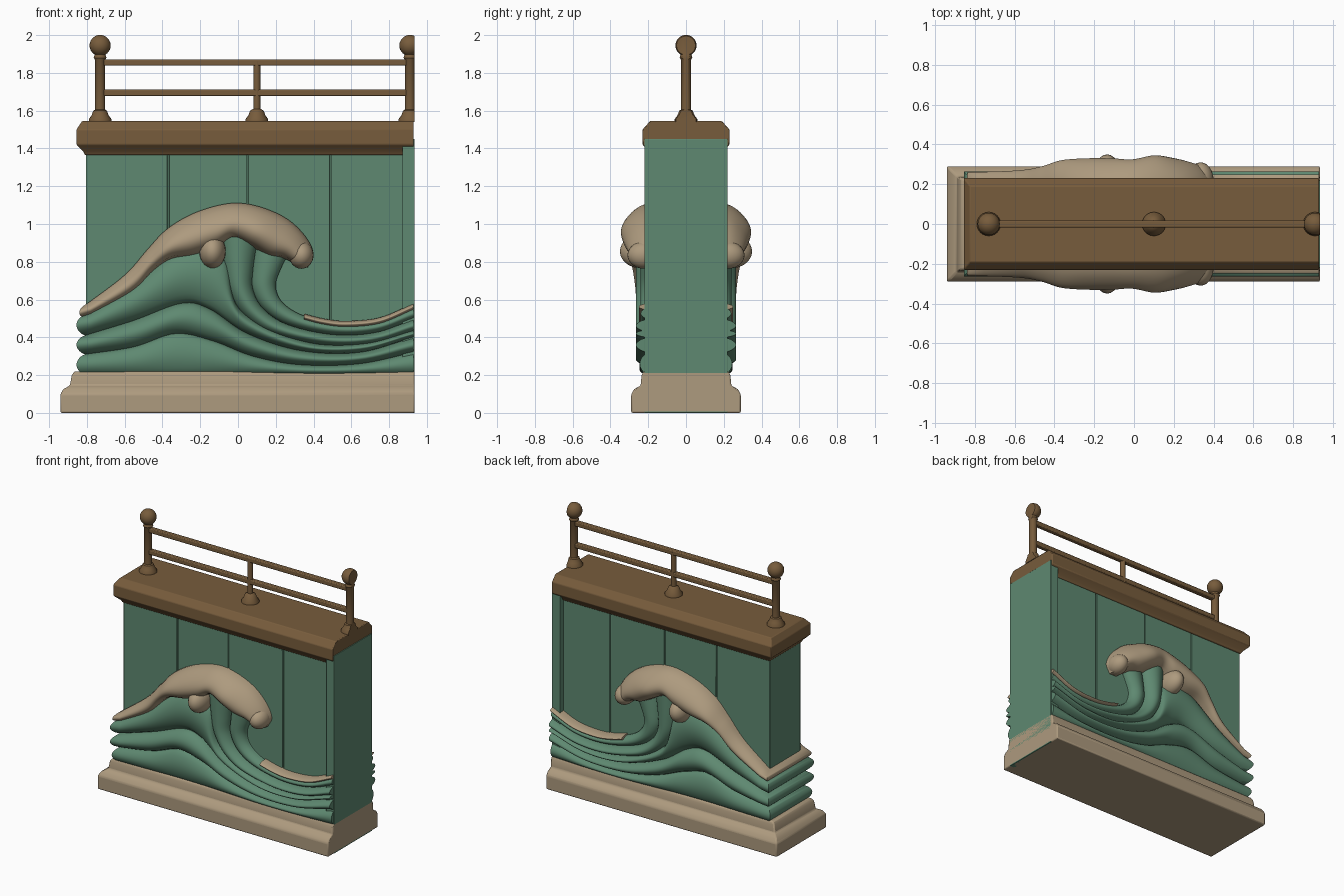
import bpy, bmesh, math
from mathutils import Vector

cube = bpy.data.objects.get("Cube")
if cube:
    bpy.data.objects.remove(cube)

END = 0.935  # flat right-hand end


def material(name, rgb):
    m = bpy.data.materials.new(name)
    m.use_nodes = True
    m.diffuse_color = (*rgb, 1)
    m.node_tree.nodes["Principled BSDF"].inputs["Base Color"].default_value = (*rgb, 1)
    return m


GREEN = material("sea green", (0.113, 0.25, 0.165))
SAND = material("pale sand", (0.42, 0.325, 0.21))
WOOD = material("brown wood", (0.185, 0.107, 0.045))


def finish(name, bm, mat, angle=40, bevel=0):
    bmesh.ops.recalc_face_normals(bm, faces=bm.faces)
    mesh = bpy.data.meshes.new(name)
    bm.to_mesh(mesh)
    bm.free()
    mesh.materials.append(mat)
    ob = bpy.data.objects.new(name, mesh)
    bpy.context.collection.objects.link(ob)
    if bevel:
        mod = ob.modifiers.new("Bevel", "BEVEL")
        mod.width, mod.segments = bevel, 2
    bpy.ops.object.select_all(action="DESELECT")
    bpy.context.view_layer.objects.active = ob
    ob.select_set(True)
    bpy.ops.object.shade_smooth_by_angle(angle=math.radians(angle))
    return ob


def skin(bm, rings):
    for a, b in zip(rings, rings[1:]):
        for j in range(len(a)):
            k = (j + 1) % len(a)
            bm.faces.new((a[j], a[k], b[k], b[j]))


def stacked(name, levels, mat, right=END, bevel=0.008):
    """Moulding made of rectangles (left x, half depth, z), one above another."""
    bm = bmesh.new()
    rings = [[bm.verts.new(p) for p in ((x, -y, z), (right, -y, z), (right, y, z), (x, y, z))]
             for x, y, z in levels]
    skin(bm, rings)
    bm.faces.new(rings[0])
    bm.faces.new(rings[-1])
    return finish(name, bm, mat, 30, bevel)


def lathe(name, x, profile, mat, steps=24):
    """Turned part from (radius, z), cut flat at the right-hand end."""
    bm = bmesh.new()
    rings = []
    for r, z in profile:
        angles = [2 * math.pi * i / steps for i in range(steps)]
        rings.append([bm.verts.new((x + r * math.cos(a), r * math.sin(a), z)) for a in angles])
    skin(bm, rings)
    bm.faces.new(rings[0])
    bm.faces.new(rings[-1])
    cut = bmesh.ops.bisect_plane(bm, geom=bm.verts[:] + bm.edges[:] + bm.faces[:],
                                 plane_co=(END, 0, 0), plane_no=(1, 0, 0), clear_outer=True)
    edges = [e for e in cut["geom_cut"] if isinstance(e, bmesh.types.BMEdge)]
    if edges:
        bmesh.ops.holes_fill(bm, edges=edges, sides=0)
    return finish(name, bm, mat)


def spline(points, steps=8):
    """Smooth path through control tuples of any size."""
    pts = [Vector(p) for p in points]
    pts = [pts[0] * 2 - pts[1]] + pts + [pts[-1] * 2 - pts[-2]]
    out = []
    for a, b, c, d in zip(pts, pts[1:], pts[2:], pts[3:]):
        for i in range(steps):
            t = i / steps
            out.append(0.5 * (2 * b + (c - a) * t + (2 * a - 5 * b + 4 * c - d) * t * t
                              + (3 * b - a - 3 * c + d) * t ** 3))
    return out + [pts[-2]]


def band(name, controls, mat, base=0.2, skew=1.0, wrap=0, n=12):
    """Rounded swell on both faces; controls are (top x, top z, bottom x, bottom z, bulge)."""
    bm = bmesh.new()
    rings = []
    for i, (tx, tz, bx, bz, d) in enumerate(spline(controls)):
        front = []
        for j in range(n + 1):
            t = j / n
            p = max(0, math.sin(math.pi * t ** skew)) ** 0.65
            x = bx + (tx - bx) * t - (wrap * p if i == 0 else 0)
            front.append((x, -base - d * p, bz + (tz - bz) * t))
        ring = front + [(x, -y, z) for x, y, z in reversed(front)]
        rings.append([bm.verts.new(v) for v in ring])
    skin(bm, rings)
    for r in (rings[0], rings[-1]):
        for j in range(n):
            bm.faces.new((r[j], r[j + 1], r[-j - 2], r[-j - 1]))
    return finish(name, bm, mat, 50)


def mix(a, b, f):
    return a + (b - a) * f


# Stone plinth
stacked("plinth", [(-0.94, 0.29, 0), (-0.94, 0.29, 0.1), (-0.925, 0.275, 0.125),
                   (-0.89, 0.24, 0.145), (-0.88, 0.235, 0.2), (-0.865, 0.225, 0.22)], SAND)

# Planked wall with a flat end panel
stacked("wall_core", [(-0.8, 0.168, 0.2), (-0.8, 0.168, 1.4)], GREEN, 0.9, 0)
seams = [-0.81, -0.37, 0.05, 0.49, 0.9]
for a, b in zip(seams, seams[1:]):
    stacked("wall_plank", [(a + 0.004, 0.178, 0.2), (a + 0.004, 0.178, 1.4)], GREEN, b - 0.004, 0.004)
stacked("end_panel", [(0.87, 0.22, 0), (0.87, 0.22, 1.45)], GREEN, END, 0.002)

# Wooden top board
stacked("top_board", [(-0.81, 0.185, 1.365), (-0.82, 0.195, 1.385), (-0.855, 0.23, 1.42),
                      (-0.855, 0.23, 1.5), (-0.825, 0.19, 1.545)], WOOD, 0.93, 0.005)

# Railing
foot = [(0.06, 1.54), (0.06, 1.555), (0.045, 1.575), (0.036, 1.6)]
ball = [(0.056 * math.sin(a), 1.945 - 0.056 * math.cos(a))
        for a in [math.pi * (0.17 + 0.82 * i / 12) for i in range(13)]]
for x in (-0.73, 0.91):
    lathe("end_post", x, foot + [(0.027, 1.605), (0.027, 1.87), (0.034, 1.88)] + ball, WOOD)
lathe("middle_post", 0.1, foot + [(0.019, 1.61), (0.019, 1.86)], WOOD)
for z in (1.695, 1.855):
    stacked("rail", [(-0.73, 0.018, z - 0.017), (-0.73, 0.018, z + 0.017)], WOOD, 0.93, 0.006)

# Swells of water, lowest first
low = [(-0.81, 0.31), (-0.55, 0.35), (-0.33, 0.42), (-0.13, 0.38), (0.08, 0.3),
       (0.33, 0.255), (0.64, 0.26), (0.93, 0.32)]
mid = [(-0.81, 0.41), (-0.55, 0.49), (-0.3, 0.58), (-0.15, 0.55), (0.05, 0.42),
       (0.33, 0.33), (0.64, 0.32), (0.93, 0.4)]
high = [(-0.81, 0.52), (-0.58, 0.66), (-0.3, 0.86), (-0.07, 0.82), (0.01, 0.55),
        (0.35, 0.38), (0.66, 0.37), (0.93, 0.44)]
floor = [(x, 0.2) for x, z in low]
for name, top, bottom, bulge in (("low_swell", low, floor, 0.045), ("middle_swell", mid, low, 0.065),
                                 ("high_swell", high, mid, 0.065)):
    band(name, [(*t, *b, bulge) for t, b in zip(top, bottom)], GREEN, wrap=0.045)

# Curling face of the breaker, in two ridges
inner = [(0.3, 0.9), (0.23, 0.77), (0.2, 0.67), (0.24, 0.58), (0.36, 0.51),
         (0.55, 0.47), (0.75, 0.485), (0.93, 0.56)]
outer = [(-0.09, 0.96), (-0.07, 0.76), (-0.04, 0.63), (0.04, 0.51), (0.18, 0.42),
         (0.45, 0.36), (0.7, 0.365), (0.93, 0.43)]
ridge = [(mix(a, c, 0.5), mix(b, d, 0.5)) for (a, b), (c, d) in zip(outer, inner)]
band("curl_outer", [(*t, *b, 0.06) for t, b in zip(ridge, outer)], GREEN, 0.205)
band("curl_inner", [(*t, *b, 0.045) for t, b in zip(inner, ridge)], GREEN, 0.195)

# Foam crest, with hanging lobes
band("foam_crest", [
    (-0.81, 0.57, -0.81, 0.505, 0.06), (-0.6, 0.73, -0.56, 0.64, 0.07),
    (-0.48, 0.865, -0.45, 0.75, 0.09), (-0.38, 0.97, -0.36, 0.81, 0.12),
    (-0.25, 1.05, -0.24, 0.83, 0.13), (-0.1, 1.1, -0.12, 0.87, 0.13),
    (0.02, 1.11, -0.03, 0.92, 0.125), (0.15, 1.08, 0.07, 0.88, 0.145),
    (0.27, 1.02, 0.16, 0.83, 0.13), (0.36, 0.93, 0.23, 0.82, 0.11),
    (0.4, 0.84, 0.28, 0.8, 0.09), (0.37, 0.77, 0.31, 0.77, 0.05)], SAND, 0.2, 0.75, 0.03)
for name, place, size in (("foam_drip", (-0.135, 0.235, 0.855), (0.07, 0.115, 0.09)),
                          ("foam_tip", (0.335, 0.22, 0.835), (0.065, 0.09, 0.072))):
    for side in (-1, 1):
        bm = bmesh.new()
        bmesh.ops.create_uvsphere(bm, u_segments=24, v_segments=14, radius=1)
        bmesh.ops.scale(bm, vec=size, verts=bm.verts)
        bmesh.ops.translate(bm, vec=(place[0], side * place[1], place[2]), verts=bm.verts)
        finish(name, bm, SAND, 60)

# Thin foam line along the trough
trough = [(0.35, 0.525), (0.45, 0.5), (0.57, 0.487), (0.75, 0.505), (0.93, 0.58)]
band("foam_line", [(x, z, x, z - 0.035, 0.05) for x, z in trough], SAND, 0.2)
